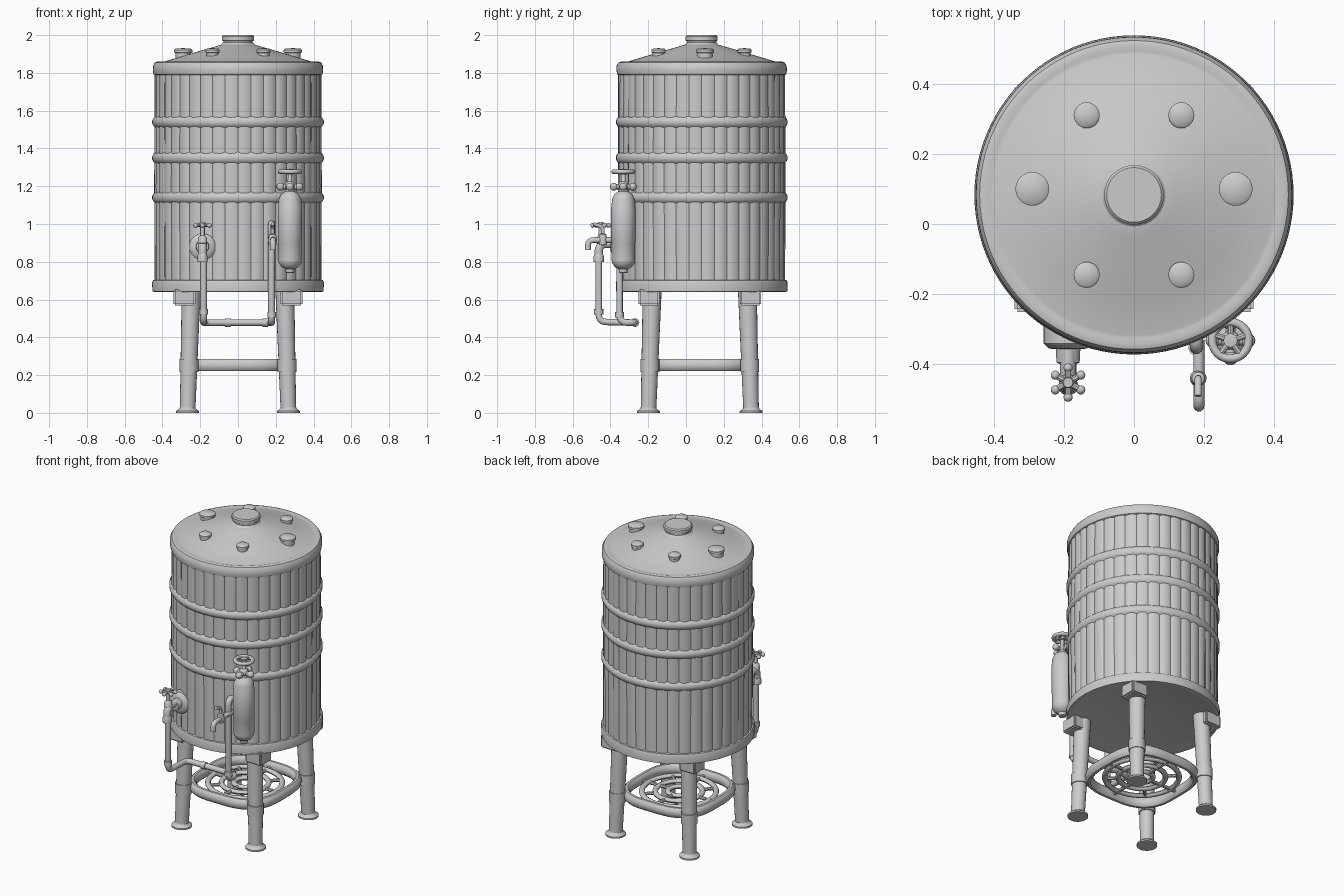
import bpy, bmesh, math
from mathutils import Vector, Matrix

if "Cube" in bpy.data.objects:
    bpy.data.objects.remove(bpy.data.objects["Cube"])

CY = 0.083            # tank axis in y
LEG_Y = 0.073         # middle of the leg frame in y


def finish(name, bm, loc=(0, 0, 0), rot=None, angle=40):
    bmesh.ops.remove_doubles(bm, verts=bm.verts, dist=1e-5)
    bmesh.ops.recalc_face_normals(bm, faces=bm.faces)
    me = bpy.data.meshes.new(name)
    bm.to_mesh(me)
    bm.free()
    ob = bpy.data.objects.new(name, me)
    bpy.context.collection.objects.link(ob)
    ob.matrix_world = Matrix.Translation(loc) @ (rot or Matrix()).to_4x4()
    bpy.ops.object.select_all(action='DESELECT')
    ob.select_set(True)
    bpy.context.view_layer.objects.active = ob
    bpy.ops.object.shade_smooth_by_angle(angle=math.radians(angle))
    return ob


def lathe(name, profile, loc=(0, 0, 0), axis=(0, 0, 1), n=32, shape=None, closed=False):
    """Revolve (radius, height) points around an axis; shape(angle) varies the radius."""
    bm = bmesh.new()
    rings = []
    for r, z in profile:
        ring = []
        for i in range(n):
            a = 2 * math.pi * i / n
            q = r + (shape(a, i) if shape and r > 0 else 0)
            ring.append(bm.verts.new((q * math.cos(a), q * math.sin(a), z)))
        rings.append(ring)
    pairs = list(zip(rings, rings[1:])) + ([(rings[-1], rings[0])] if closed else [])
    for lo, hi in pairs:
        for i in range(n):
            j = (i + 1) % n
            bm.faces.new((lo[i], lo[j], hi[j], hi[i]))
    return finish(name, bm, loc, Vector((0, 0, 1)).rotation_difference(Vector(axis)).to_matrix())


def rod(name, a, b, r1, r2=None, n=16):
    a, b = Vector(a), Vector(b)
    h = (b - a).length
    r2 = r1 if r2 is None else r2
    return lathe(name, [(0, 0), (r1, 0), (r2, h), (0, h)], a, b - a, n)


def ball(name, loc, r):
    prof = [(r * math.sin(math.pi * k / 8), -r * math.cos(math.pi * k / 8)) for k in range(9)]
    return lathe(name, prof, loc, n=14)


def torus(name, loc, R, r, h=None, n=48, shape=None):
    h = h or r
    prof = [(R + r * math.cos(k * math.pi / 5), h * math.sin(k * math.pi / 5)) for k in range(10)]
    return lathe(name, prof, loc, n=n, shape=shape, closed=True)


def pipe(name, pts, r, bend=0.04):
    """Round pipe along a path with filleted corners."""
    pts = [Vector(p) for p in pts]
    path = [pts[0]]
    for p, c, q in zip(pts, pts[1:], pts[2:]):
        s = c + (p - c).normalized() * min(bend, (p - c).length * 0.49)
        e = c + (q - c).normalized() * min(bend, (q - c).length * 0.49)
        path += [s * (1 - t) ** 2 + c * 2 * t * (1 - t) + e * t * t for t in (0, .25, .5, .75, 1)]
    path.append(pts[-1])
    cu = bpy.data.curves.new(name, 'CURVE')
    cu.dimensions = '3D'
    cu.bevel_depth, cu.bevel_resolution, cu.use_fill_caps = r, 3, True
    sp = cu.splines.new('POLY')
    sp.points.add(len(path) - 1)
    for pt, co in zip(sp.points, path):
        pt.co = (*co, 1)
    ob = bpy.data.objects.new(name, cu)
    bpy.context.collection.objects.link(ob)
    bpy.ops.object.select_all(action='DESELECT')
    ob.select_set(True)
    bpy.context.view_layer.objects.active = ob
    bpy.ops.object.convert(target='MESH')
    bpy.ops.object.shade_smooth_by_angle(angle=math.radians(50))


# Staved tank wall: every fourth column of vertices is a shallow groove
lathe('tank_wall', [(0, .655), (.442, .655), (.444, 1.2), (.442, 1.82), (0, 1.82)], (0, CY, 0),
      n=160, shape=lambda a, i: -.007 if i % 4 == 0 else 0)

# Bottom rim, hoops, top rim and conical roof
lathe('bottom_rim', [(0, .65), (.42, .645), (.435, .64), (.453, .642), (.455, .69), (.45, .702), (.435, .705)],
      (0, CY, 0), n=96)
for k, z in enumerate((1.14, 1.35, 1.54)):
    lathe(f'hoop_{k}', [(.438, z - .03), (.448, z - .02), (.454, z - .008), (.454, z + .008),
                        (.448, z + .02), (.438, z + .03)], (0, CY, 0), n=96)
lathe('top_rim_and_roof', [(.435, 1.787), (.447, 1.792), (.451, 1.81), (.45, 1.838), (.44, 1.855), (.425, 1.86),
                           (.41, 1.856), (.40, 1.857), (.30, 1.887), (.20, 1.917), (.12, 1.94), (.08, 1.952),
                           (0, 1.952)], (0, CY, 0), n=96)

# Roof caps
lathe('centre_cap', [(.10, 1.94), (.078, 1.96), (.078, 1.968), (.085, 1.972), (.085, 1.993), (.078, 2.0), (0, 2.0)],
      (0, CY, 0))
caps = [(s * .29, .10, .048) for s in (-1, 1)] + [(s * .135, y, .037) for s in (-1, 1) for y in (.31, -.145)]
for k, (x, y, r) in enumerate(caps):
    lathe(f'roof_cap_{k}', [(r * .85, 1.87), (r * .85, 1.905), (r, 1.908), (r, 1.922), (r * .8, 1.929), (0, 1.931)],
          (x, y, 0), n=24)

# Splayed legs with feet, collars and brackets under the tank
for sx in (-1, 1):
    for sy in (-1, 1):
        tag = ('left' if sx < 0 else 'right') + ('_front' if sy < 0 else '_back')
        top = Vector((sx * .248, LEG_Y + sy * .252, .65))
        foot = Vector((sx * .267, LEG_Y + sy * .272, 0))
        rod(f'leg_{tag}', foot + Vector((0, 0, .005)), top, .041, .050, 20)
        lathe(f'foot_{tag}', [(0, 0), (.061, 0), (.061, .01), (.045, .02), (.04, .03)], foot, n=24)
        mid = foot.lerp(top, .25 / .65)
        rod(f'collar_{tag}', mid - Vector((0, 0, .034)), mid + Vector((0, 0, .034)), .05, n=20)
        bm = bmesh.new()
        bmesh.ops.create_cube(bm, size=1)
        bmesh.ops.scale(bm, vec=(.115, .112, .085), verts=bm.verts)
        bmesh.ops.bevel(bm, geom=bm.edges[:], offset=.008, segments=2, affect='EDGES')
        finish(f'bracket_{tag}', bm, (sx * .283, LEG_Y + sy * .268, .61))

# Squarish brace ring joining the legs, with a burner grid inside
torus('brace_ring', (0, LEG_Y, .253), .295, .025, .034, 64, lambda a, i: -.018 * math.cos(4 * a))
for k, R in enumerate((.22, .14, .065)):
    torus(f'burner_ring_{k}', (0, LEG_Y, .25), R, .017, .014)
for k in range(8):
    d = Vector((math.cos(k * math.pi / 4), math.sin(k * math.pi / 4), 0))
    c = Vector((0, LEG_Y, .25))
    inner, outer = (.06, .28) if k % 2 == 0 else (.14, .22)
    rod(f'burner_spoke_{k}', c + d * inner, c + d * outer, .011, n=8)

# Gas bottle strapped to the front right
GX, GY = .275, -.332
lathe('gas_bottle', [(0, .74), (.022, .742), (.025, .762), (.045, .772), (.06, .795), (.062, .81), (.062, .9),
                     (.064, .905), (.064, 1.09), (.062, 1.095), (.06, 1.13), (.048, 1.157), (.025, 1.172),
                     (.02, 1.19), (.02, 1.215), (.012, 1.225), (.01, 1.29), (0, 1.29)], (GX, GY, 0))
rod('bottle_valve_bar', (GX - .06, GY, 1.197), (GX + .055, GY, 1.197), .014)
rod('bottle_valve_outlet', (GX, GY - .05, 1.197), (GX, GY + .05, 1.197), .014)
for k, d in enumerate(((-.05, 0), (.05, 0), (0, -.05), (0, .05))):
    ball(f'bottle_valve_nut_{k}', (GX + d[0], GY + d[1], 1.197), .021)
ball('bottle_valve_body', (GX, GY, 1.2), .028)
torus('bottle_wheel_rim', (GX, GY, 1.277), .052, .012, n=32)
lathe('bottle_wheel_hub', [(0, 1.262), (.02, 1.262), (.02, 1.29), (0, 1.293)], (GX, GY, 0), n=16)
for k in range(5):
    a = 2 * math.pi * k / 5 + .3
    rod(f'bottle_wheel_spoke_{k}', (GX, GY, 1.277),
        (GX + .05 * math.cos(a), GY + .05 * math.sin(a), 1.277), .009, n=8)

# Left valve: wall flange, elbow body, stem and star handle
VX, VY = -.188, -.452
lathe('valve_flange', [(0, 0), (.07, 0), (.07, .055), (.055, .07), (.035, .072), (.033, .11), (.022, .115), (0, .115)],
      (VX, -.285, .88), (0, -1, 0))
pipe('valve_elbow', [(VX, -.36, .895), (VX, VY - .01, .895), (VX, VY - .01, .81)], .023)
lathe('valve_collar', [(0, .80), (.027, .80), (.027, .83), (.023, .84), (0, .84)], (VX, VY - .01, 0), n=20)
lathe('valve_stem', [(0, .89), (.026, .90), (.022, .93), (.012, .94), (.012, 1.0), (.016, 1.0), (.014, 1.01), (0, 1.01)],
      (VX, VY, 0), n=16)
for k in range(6):
    a = 2 * math.pi * k / 6 + math.pi / 6
    tip = (VX + .042 * math.cos(a), VY + .042 * math.sin(a), .993)
    rod(f'valve_handle_arm_{k}', (VX, VY, .993), tip, .009, n=8)
    ball(f'valve_handle_knob_{k}', tip, .013)

# Pipe running under the rim from the valve to the right tap
RX, RY = .178, -.352
pipe('supply_pipe', [(VX + .006, VY - .01, .82), (VX + .006, VY - .01, .482), (VX + .006, -.27, .478),
                     (RX, -.27, .478), (RX, RY, .478), (RX, RY, .95)], .018)
for k, p in enumerate(((-.07, -.27, .478), (.13, -.27, .478))):
    rod(f'pipe_coupling_{k}', p, (p[0] + .03, p[1], p[2]), .023)
rod('pipe_riser_coupling', (RX, RY, .505), (RX, RY, .535), .023)
rod('pipe_drop_coupling', (VX + .006, VY - .01, .52), (VX + .006, VY - .01, .55), .024)

# Right tap: curved spout and lever
pipe('tap_spout', [(RX + .007, -.33, .915), (RX + .007, -.519, .915), (RX + .007, -.519, .862)], .016, .035)
lathe('tap_body', [(0, .885), (.02, .89), (.024, .915), (.018, .945), (0, .955)], (RX + .005, -.44, 0), n=16)
pipe('tap_lever', [(RX + .005, -.44, .94), (RX + .005, -.44, .985), (RX + .005, -.49, 1.0)], .01, .02)
pipe('riser_top_elbow', [(RX, RY, .93), (RX, RY, 1.0), (RX, RY + .05, 1.0)], .019)
